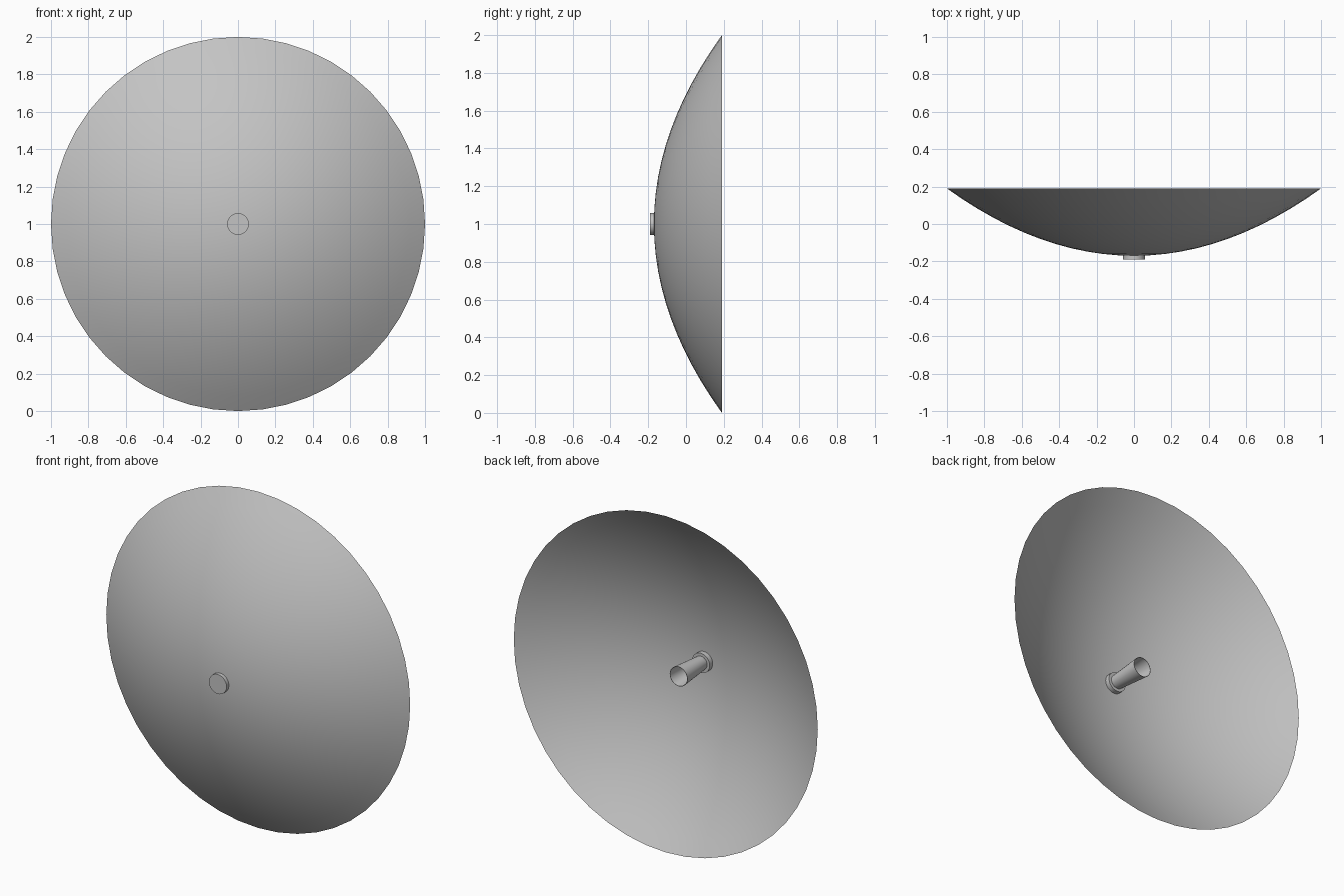
import bpy
import bmesh
import math

cube = bpy.data.objects.get("Cube")
if cube:
    bpy.data.objects.remove(cube, do_unlink=True)

# Single painted-metal colour
grey = bpy.data.materials.new("light grey metal")
grey.use_nodes = True
colour = (0.55, 0.55, 0.55, 1)
grey.diffuse_color = colour
grey.node_tree.nodes["Principled BSDF"].inputs["Base Color"].default_value = colour

CENTRE_Z = 1.0


def lathe(name, profile, sides):
    """Spin (radius, y) points around the horizontal y axis."""
    bm = bmesh.new()
    verts = [bm.verts.new((r, y, 0)) for r, y in profile]
    edges = [bm.edges.new(pair) for pair in zip(verts, verts[1:])]
    bmesh.ops.spin(bm, geom=verts + edges, cent=(0, 0, 0), axis=(0, 1, 0),
                   angle=math.tau, steps=sides, use_duplicate=False)
    bmesh.ops.remove_doubles(bm, verts=bm.verts, dist=0.0005)
    bmesh.ops.recalc_face_normals(bm, faces=bm.faces)
    mesh = bpy.data.meshes.new(name)
    bm.to_mesh(mesh)
    bm.free()
    mesh.materials.append(grey)
    obj = bpy.data.objects.new(name, mesh)
    obj.location.z = CENTRE_Z
    bpy.context.collection.objects.link(obj)
    bpy.ops.object.select_all(action="DESELECT")
    obj.select_set(True)
    bpy.context.view_layer.objects.active = obj
    bpy.ops.object.shade_smooth_by_angle(angle=math.radians(35))
    return obj


# Parabolic reflector, opening toward the back
RINGS = 12
APEX, DEPTH = -0.17, 0.36
reflector = [(i / RINGS, APEX + DEPTH * (i / RINGS) ** 2) for i in range(RINGS + 1)]
lathe("dish_reflector", reflector, 48)

# Short hub passing through the middle of the dish
lathe("centre_hub", [(0, -0.19), (0.058, -0.19), (0.058, -0.14), (0, -0.14)], 32)

# Open, flared feed horn on the hub
lathe("feed_horn", [(0.041, -0.14), (0.058, 0.07), (0.056, 0.07), (0.039, -0.138)], 32)
